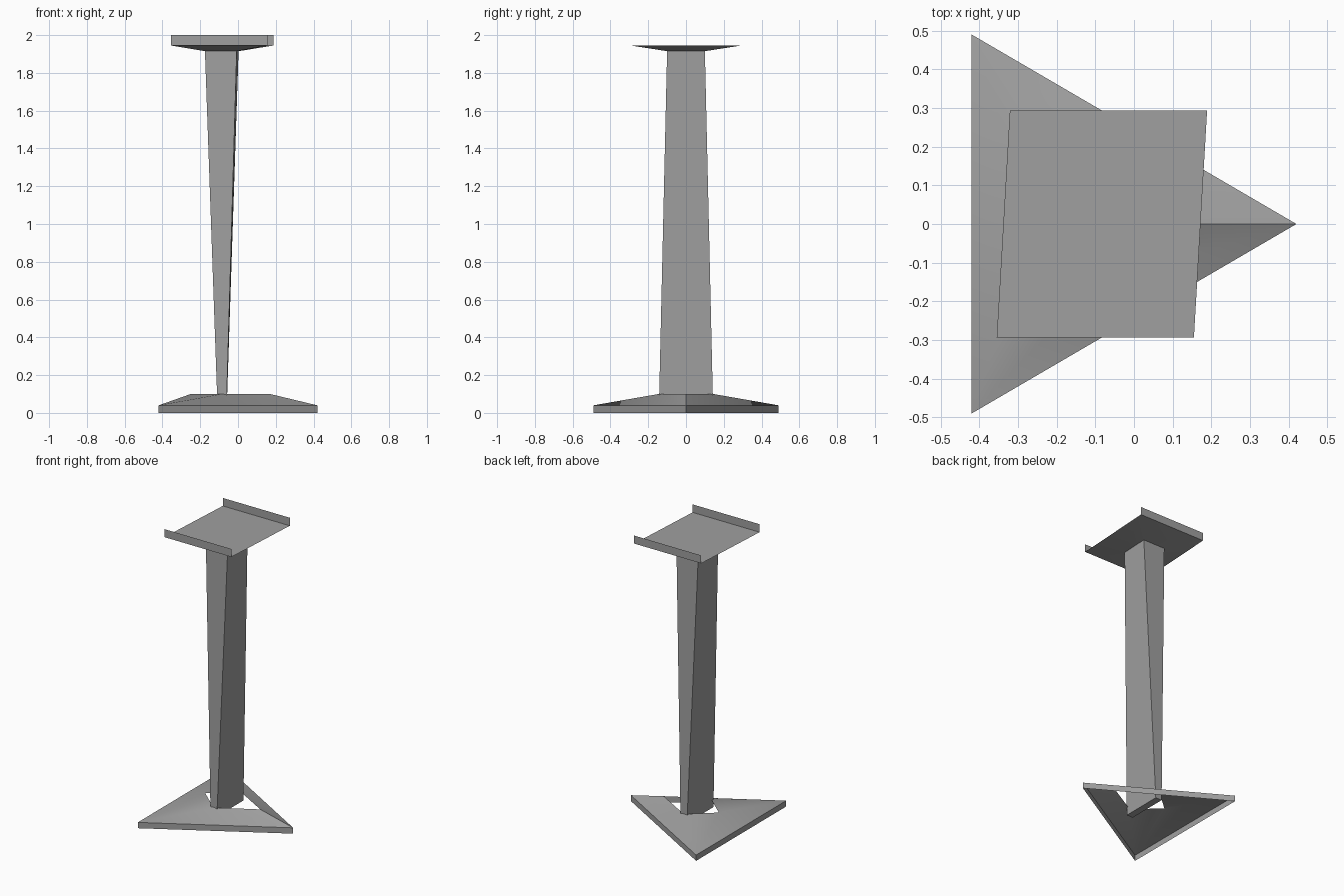
import bpy
import bmesh
import math

old = bpy.data.objects.get("Cube")
if old:
    bpy.data.objects.remove(old, do_unlink=True)

grey = bpy.data.materials.new("plain grey")
grey.use_nodes = True
colour = (0.35, 0.35, 0.35, 1)
grey.diffuse_color = colour
grey.node_tree.nodes["Principled BSDF"].inputs["Base Color"].default_value = colour


def make(name, verts, faces, recalc=True):
    bm = bmesh.new()
    vs = [bm.verts.new(v) for v in verts]
    for f in faces:
        bm.faces.new([vs[i] for i in f])
    if recalc:
        bmesh.ops.recalc_face_normals(bm, faces=bm.faces)
    mesh = bpy.data.meshes.new(name)
    bm.to_mesh(mesh)
    bm.free()
    mesh.materials.append(grey)
    ob = bpy.data.objects.new(name, mesh)
    bpy.context.collection.objects.link(ob)
    bpy.ops.object.select_all(action="DESELECT")
    ob.select_set(True)
    bpy.context.view_layer.objects.active = ob
    bpy.ops.object.shade_smooth_by_angle(angle=math.radians(25))
    return ob


def section(x0, x1, y, z, skew):
    """Four corners of a slightly skewed rectangle, counter-clockwise."""
    return [(x0 - skew, -y, z), (x1 - skew, -y, z), (x1 + skew, y, z), (x0 + skew, y, z)]


SIDES = [(i, (i + 1) % 4, (i + 1) % 4 + 4, i + 4) for i in range(4)]
BOTTOM, TOP = (3, 2, 1, 0), (4, 5, 6, 7)

# Triangular foot: open shell with an upright rim and a slope up to a diamond hole
corners = [(0.42, 0), (-0.42, 0.49), (-0.42, -0.49)]
foot = [(x, y, z) for z in (0, 0.04) for x, y in corners]
foot += [(0.17, 0, 0.1), (-0.085, 0.145, 0.1), (-0.25, 0, 0.1), (-0.085, -0.145, 0.1)]
rim = [(i, (i + 1) % 3, (i + 1) % 3 + 3, i + 3) for i in range(3)]
slope = [(3, 4, 7), (3, 7, 6), (4, 8, 7), (4, 5, 8), (5, 9, 8), (5, 3, 9), (3, 6, 9)]
make("foot", foot, rim + slope, recalc=False)

# Tapered post: wide in depth at the bottom, thicker across at the top
neck = section(-0.17, -0.002, 0.1, 1.915, 0.005)
make("post", section(-0.108, -0.06, 0.143, 0.045, 0.001) + neck, SIDES + [BOTTOM, TOP])

# Tray: flat skewed plate whose underside tapers down to the post
plate = section(-0.338, 0.172, 0.293, 1.945, 0.017)
make("tray", neck + plate, SIDES + [BOTTOM, TOP])

# Thin upright lips along the front and back edges of the tray
for name, a, b in (("front_lip", 0, 1), ("back_lip", 2, 3)):
    low = [plate[a], plate[b]]
    high = [(x, y, 2.0) for x, y, z in reversed(low)]
    make(name, low + high, [(0, 1, 2, 3)], recalc=False)
